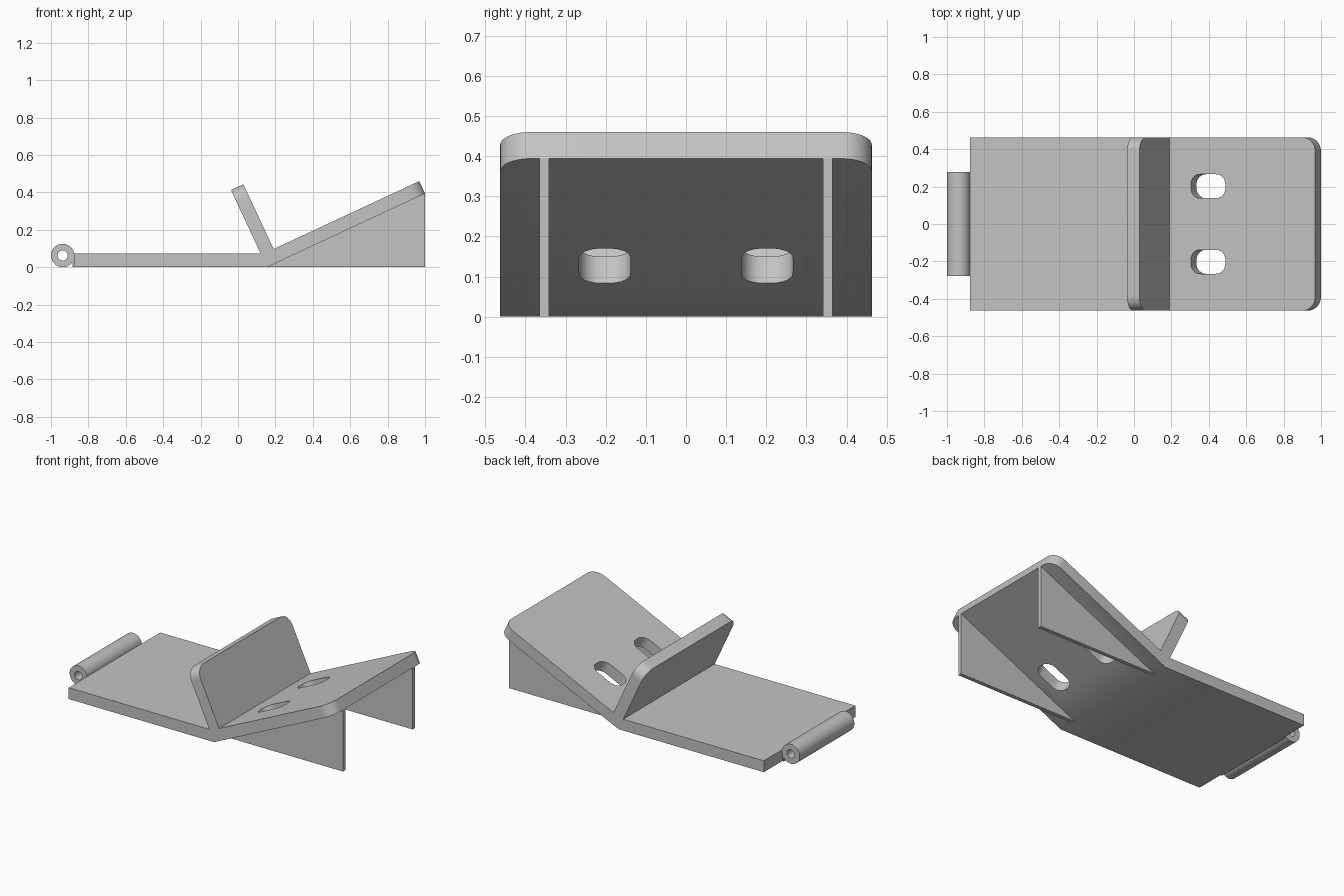
import bpy, bmesh, math
from mathutils import Matrix, Vector

if "Cube" in bpy.data.objects:
    bpy.data.objects.remove(bpy.data.objects["Cube"], do_unlink=True)

grey = bpy.data.materials.new("light grey")
grey.use_nodes = True
COLOUR = (0.55, 0.55, 0.55, 1)
grey.diffuse_color = COLOUR
grey.node_tree.nodes["Principled BSDF"].inputs["Base Color"].default_value = COLOUR

THICK, HALF, ANGLE = 0.073, 0.463, math.radians(25)
ELBOW = Vector((0.155, 0))
ALONG = Vector((math.cos(ANGLE), math.sin(ANGLE)))
UP = Vector((-math.sin(ANGLE), math.cos(ANGLE)))
RAMP, FLAP = 0.932, 0.455


def tilted(s, h):
    """Point on the tilted ramp axes, measured from the elbow."""
    return tuple(ELBOW + ALONG * s + UP * h)


def finish(name, bm):
    bmesh.ops.recalc_face_normals(bm, faces=bm.faces)
    mesh = bpy.data.meshes.new(name)
    bm.to_mesh(mesh)
    bm.free()
    mesh.materials.append(grey)
    ob = bpy.data.objects.new(name, mesh)
    bpy.context.collection.objects.link(ob)
    return ob


def extrude_profile(points, y0, y1):
    bm = bmesh.new()
    face = bm.faces.new([bm.verts.new((x, y0, z)) for x, z in points])
    new = bmesh.ops.extrude_face_region(bm, geom=[face])["geom"]
    verts = [v for v in new if isinstance(v, bmesh.types.BMVert)]
    bmesh.ops.translate(bm, verts=verts, vec=(0, y1 - y0, 0))
    return bm


def activate(ob):
    bpy.ops.object.select_all(action="DESELECT")
    ob.select_set(True)
    bpy.context.view_layer.objects.active = ob


def smooth(ob):
    activate(ob)
    bpy.ops.object.shade_smooth_by_angle(angle=math.radians(30))


def cut(ob, bm):
    cutter = finish("cutter", bm)
    cutter.hide_render = True
    mod = ob.modifiers.new("cut", "BOOLEAN")
    mod.operation, mod.solver, mod.object = "DIFFERENCE", "EXACT", cutter
    activate(ob)
    bpy.ops.object.modifier_apply(modifier=mod.name)
    bpy.data.objects.remove(cutter, do_unlink=True)


# Base, ramp and upright flap as one bent plate
ramp_end = [tilted(RAMP, 0), tilted(RAMP, THICK)]
flap_end = [tilted(THICK, FLAP), tilted(0, FLAP)]
base_top = tilted(0, THICK / math.cos(ANGLE))
outline = [(-0.876, 0), tuple(ELBOW), *ramp_end, tilted(THICK, THICK),
           *flap_end, (base_top[0], THICK), (-0.876, THICK)]
bm = extrude_profile(outline, -HALF, HALF)


def at_tip(edge, tip):
    a, b = (v.co for v in edge.verts)
    return abs(a.y - b.y) < 1e-4 and all(
        any((Vector((c.x, c.z)) - Vector(p)).length < 1e-4 for p in tip) for c in (a, b))


corners = [e for e in bm.edges if at_tip(e, ramp_end) or at_tip(e, flap_end)]
bmesh.ops.bevel(bm, geom=corners, offset=0.075, segments=10, profile=0.5, affect="EDGES")
body = finish("bent_plate", bm)

# Two rounded slots through the ramp
sx, sz = tilted(0.3, THICK / 2)
for side in (-1, 1):
    bm = bmesh.new()
    bmesh.ops.create_cube(bm, size=1, matrix=Matrix.Diagonal((0.204, 0.128, 0.16, 1)))
    uprights = [e for e in bm.edges if abs(e.verts[0].co.z - e.verts[1].co.z) > 0.1]
    bmesh.ops.bevel(bm, geom=uprights, offset=0.054, segments=8, profile=0.5, affect="EDGES")
    bm.transform(Matrix.Translation((sx, side * 0.202, sz)) @ Matrix.Rotation(-ANGLE, 4, "Y"))
    cut(body, bm)
smooth(body)

# Triangular support ribs under the ramp
for side, name in ((1, "back_rib"), (-1, "front_rib")):
    finish(name, extrude_profile([tuple(ELBOW), (ramp_end[0][0], 0), ramp_end[0]],
                                 side * 0.341, side * 0.365))

# Hinge barrel with a pin hole
RADIUS, HOLE, SEGMENTS, REACH = 0.0625, 0.027, 48, 0.277
bm = bmesh.new()
rings = []
for y, r in ((-REACH, RADIUS), (REACH, RADIUS), (REACH, HOLE), (-REACH, HOLE)):
    rings.append([bm.verts.new((-0.9375 + r * math.cos(t), y, RADIUS + r * math.sin(t)))
                  for t in (math.tau * i / SEGMENTS for i in range(SEGMENTS))])
for k in range(4):
    a, b = rings[k], rings[(k + 1) % 4]
    for i in range(SEGMENTS):
        j = (i + 1) % SEGMENTS
        bm.faces.new((a[i], a[j], b[j], b[i]))
smooth(finish("hinge_barrel", bm))

# Small web joining the barrel to the base
finish("hinge_web", extrude_profile([(-0.886, 0), (-0.87, 0), (-0.87, 0.065), (-0.886, 0.065)],
                                    -REACH + 0.001, REACH - 0.001))
